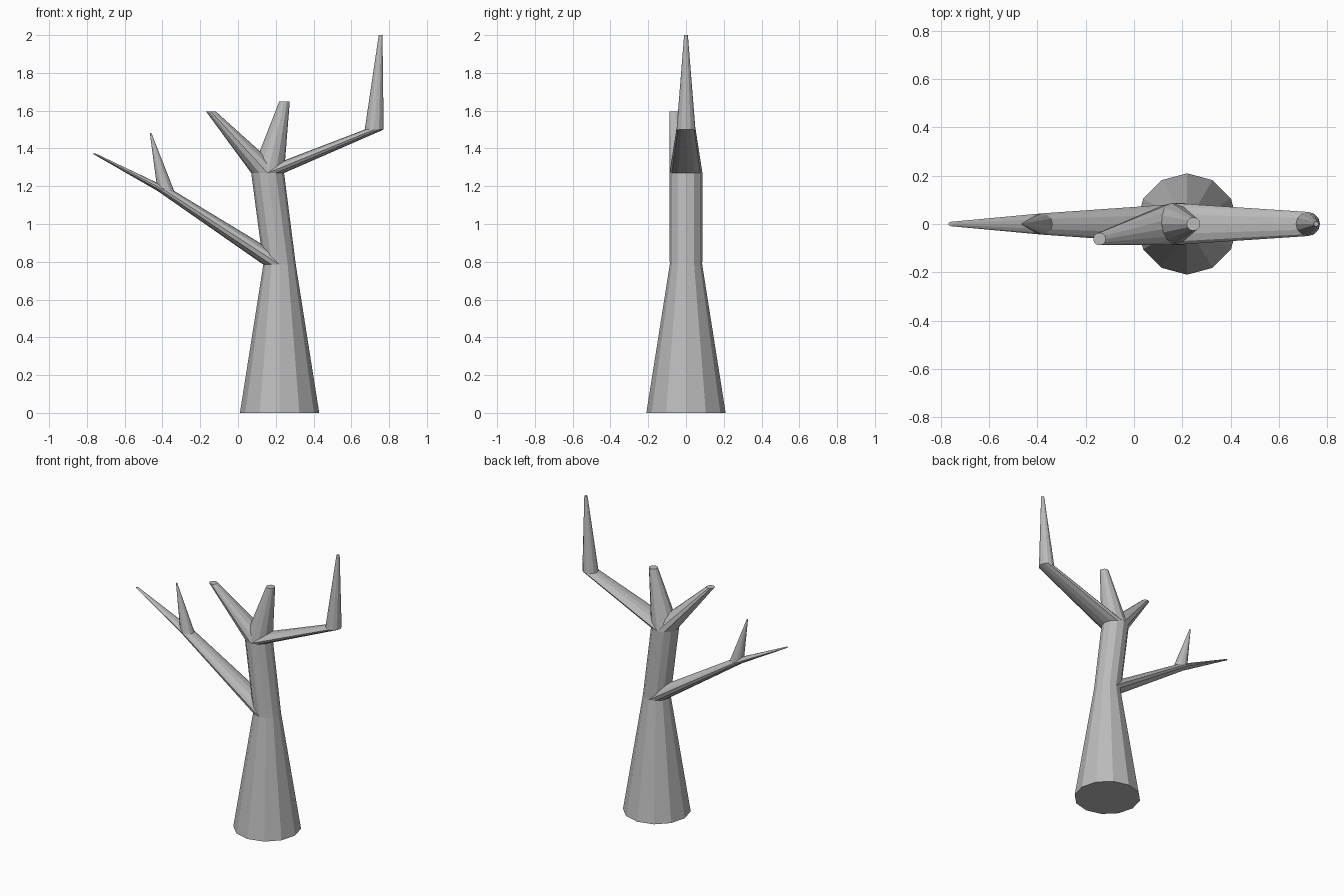
import bpy, bmesh
from math import cos, sin, tau

cube = bpy.data.objects.get("Cube")
if cube:
    bpy.data.objects.remove(cube)

SIDES = 12

bark = bpy.data.materials.new("grey bark")
bark.use_nodes = True
GREY = (0.5, 0.5, 0.5, 1)
bark.diffuse_color = GREY
bark.node_tree.nodes["Principled BSDF"].inputs["Base Color"].default_value = GREY


def limb(name, rings, cap_base=False):
    """Loft level circles given as (x, y, z, radius), closed at the tip."""
    bm = bmesh.new()
    loops = [[bm.verts.new((x + r * cos(tau * i / SIDES), y + r * sin(tau * i / SIDES), z))
              for i in range(SIDES)] for x, y, z, r in rings]
    for low, high in zip(loops, loops[1:]):
        for i in range(SIDES):
            j = (i + 1) % SIDES
            bm.faces.new((low[i], low[j], high[j], high[i]))
    bm.faces.new(loops[-1])
    if cap_base:
        bm.faces.new(loops[0][::-1])
    mesh = bpy.data.meshes.new(name)
    bm.to_mesh(mesh)
    bm.free()
    mesh.materials.append(bark)
    obj = bpy.data.objects.new(name, mesh)
    bpy.context.collection.objects.link(obj)


# Rings where limbs fork
root = (0.22, 0, 0, 0.21)
low_fork = (0.22, 0, 0.785, 0.086)
crown = (0.157, 0, 1.27, 0.087)
twig_fork = (-0.382, 0, 1.175, 0.044)

# Trunk
limb("trunk", [root, low_fork, crown], cap_base=True)

# Long low branch and its twig
limb("low_branch", [low_fork, twig_fork, (-0.76, 0, 1.372, 0.009)])
limb("low_branch_twig", [twig_fork, (-0.463, 0, 1.483, 0.004)])

# Three limbs spreading from the crown
limb("right_stub", [crown, (-0.143, -0.062, 1.595, 0.026)])
limb("middle_stub", [crown, (0.246, 0, 1.648, 0.028)])
limb("left_branch", [crown, (0.721, 0, 1.5, 0.05), (0.755, 0, 2.0, 0.01)])
